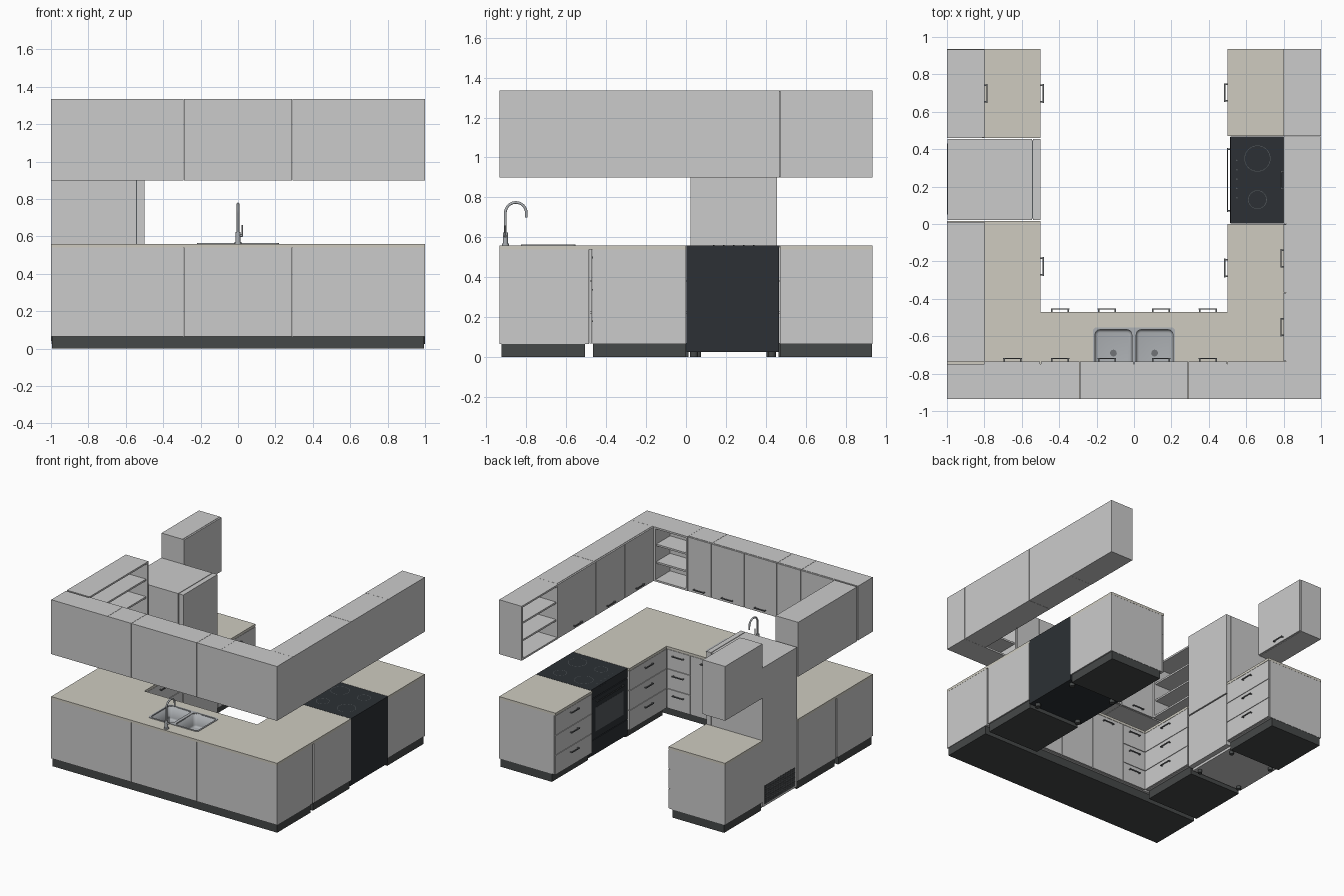
import bpy, bmesh, math
from mathutils import Matrix, Vector

if "Cube" in bpy.data.objects:
    bpy.data.objects.remove(bpy.data.objects["Cube"])


def mat(name, r, g, b):
    m = bpy.data.materials.new(name)
    m.diffuse_color = (r, g, b, 1)
    m.use_nodes = True
    m.node_tree.nodes["Principled BSDF"].inputs["Base Color"].default_value = m.diffuse_color
    return m


STONE = mat("worktop_stone", 0.62, 0.60, 0.53)
KICK = mat("plinth_dark", 0.06, 0.065, 0.065)
GLASS = mat("appliance_black", 0.025, 0.03, 0.035)
TRIM = mat("appliance_trim", 0.09, 0.10, 0.11)
STEEL = mat("steel", 0.42, 0.44, 0.46)
METAL = mat("handle_metal", 0.16, 0.17, 0.18)


def finish(name, bm, m=None):
    me = bpy.data.meshes.new(name)
    bm.to_mesh(me)
    bm.free()
    ob = bpy.data.objects.new(name, me)
    bpy.context.collection.objects.link(ob)
    if m:
        me.materials.append(m)
    return ob


def add_box(bm, x0, x1, y0, y1, z0, z1):
    mx = Matrix.Translation(((x0 + x1) / 2, (y0 + y1) / 2, (z0 + z1) / 2))
    mx = mx @ Matrix.Diagonal((x1 - x0, y1 - y0, z1 - z0, 1))
    return bmesh.ops.create_cube(bm, size=1, matrix=mx)["verts"]


def box(name, x0, x1, y0, y1, z0, z1, m=None):
    bm = bmesh.new()
    add_box(bm, x0, x1, y0, y1, z0, z1)
    return finish(name, bm, m)


def cyl(name, loc, r, h, m, axis="Z", seg=20, r2=None):
    bm = bmesh.new()
    rot = Matrix.Rotation(math.pi / 2, 4, {"X": "Y", "Y": "X"}[axis]) if axis != "Z" else Matrix()
    bmesh.ops.create_cone(bm, cap_ends=True, segments=seg, radius1=r, radius2=r if r2 is None else r2,
                          depth=h, matrix=Matrix.Translation(loc) @ rot)
    ob = finish(name, bm, m)
    for p in ob.data.polygons:
        p.use_smooth = len(p.vertices) == 4
    return ob


# Runs: R faces -x, L faces +x, F faces +y; u runs along, d is distance out of plane f
def span(face, f, u0, u1, d0, d1):
    if face == "R":
        return f - d1, f - d0, u0, u1
    if face == "L":
        return f + d0, f + d1, u0, u1
    return u0, u1, f + d0, f + d1


def fbox(name, face, f, u0, u1, d0, d1, z0, z1, m=None):
    return box(name, *span(face, f, u0, u1, d0, d1), z0, z1, m)


def handle(face, f, u, z, w=0.1, name="handle", m=METAL):
    bm = bmesh.new()
    add_box(bm, *span(face, f, u - w / 2, u + w / 2, 0.012, 0.018), z - 0.004, z + 0.004)
    for s in (-1, 1):
        c = u + s * (w / 2 - 0.006)
        add_box(bm, *span(face, f, c - 0.004, c + 0.004, 0, 0.014), z - 0.003, z + 0.003)
    finish(name, bm, m)


def front(name, face, f, u0, u1, z0, z1, hz):
    fbox(name, face, f, u0 + 0.002, u1 - 0.002, -0.013, 0, z0 + 0.002, z1 - 0.002)
    handle(face, f, (u0 + u1) / 2, hz)


BZ0, BZ1, TOP = 0.065, 0.54, 0.56
UZ0, UZ1 = 0.90, 1.335


def drawers(face, f, u0, u1, n=3):
    h = (BZ1 - BZ0) / n
    for i in range(n):
        z = BZ0 + i * h
        front("drawer_front", face, f, u0, u1, z, z + h, z + h * 0.72)


def base_unit(face, f, u0, u1):
    fbox("base_cabinet", face, f, u0 + 0.001, u1 - 0.001, -0.5, -0.014, BZ0, BZ1)
    fbox("plinth", face, f, u0 + 0.003, u1 - 0.003, -0.49, -0.035, 0, BZ0, KICK)
    fbox("worktop", face, f, u0, u1, -0.5, 0, BZ1, TOP, STONE)
    drawers(face, f, u0, u1)


def wall_unit(face, f, u0, u1, doors):
    fbox("wall_cabinet", face, f, u0 + 0.001, u1 - 0.001, -0.2, -0.014, UZ0, UZ1)
    for a, b in doors:
        front("wall_door", face, f, a, b, UZ0, UZ1, UZ0 + 0.03)


def shelf_unit(face, f, u0, u1, t=0.014):
    bm = bmesh.new()
    add_box(bm, *span(face, f, u0, u1, -0.2, -0.2 + t), UZ0, UZ1)
    for a in (u0, u1 - t):
        add_box(bm, *span(face, f, a, a + t, -0.2 + t, 0), UZ0, UZ1)
    for i in range(4):
        z = UZ0 + i * (UZ1 - UZ0 - t) / 3
        d = 0 if i in (0, 3) else -0.012
        add_box(bm, *span(face, f, u0 + t, u1 - t, -0.2 + t, d), z, z + t)
    finish("open_shelf_unit", bm)


# Side runs of base cabinets
base_unit("R", 0.5, -0.47, 0.0)
base_unit("R", 0.5, 0.47, 0.935)
base_unit("L", -0.5, -0.47, 0.015)
base_unit("L", -0.5, 0.46, 0.935)

# Sink run: solid units, hollow sink cabinet, worktop with opening
for a, b in ((-1, -0.5), (-0.5, -0.29), (0.29, 0.5), (0.5, 1)):
    box("base_cabinet", a + 0.001, b - 0.001, -0.935, -0.485, BZ0, BZ1)
bm = bmesh.new()
add_box(bm, -0.289, 0.289, -0.935, -0.92, BZ0, BZ1)
add_box(bm, -0.289, 0.289, -0.92, -0.485, BZ0, BZ0 + 0.015)
finish("sink_cabinet", bm)
box("plinth", -0.995, 0.995, -0.925, -0.505, 0, BZ0, KICK)
for s in (-1, 1):
    drawers("F", -0.47, min(s * 0.29, s * 0.5), max(s * 0.29, s * 0.5))
    front("sink_door", "F", -0.47, min(0, s * 0.29), max(0, s * 0.29), BZ0, BZ1, BZ1 - 0.04)
worktop = box("worktop_sink", -1, 1, -0.935, -0.47, BZ1, TOP, STONE)


def round_box(x0, x1, y0, y1, z0, z1, r):
    bm = bmesh.new()
    add_box(bm, x0, x1, y0, y1, z0, z1)
    up = [e for e in bm.edges if abs(e.verts[0].co.z - e.verts[1].co.z) > 1e-4]
    bmesh.ops.bevel(bm, geom=up, offset=r, segments=5, affect="EDGES", profile=0.5)
    return bm


def cut(ob, cutter):
    cutter.hide_render = True
    cutter.hide_viewport = True
    md = ob.modifiers.new("opening", "BOOLEAN")
    md.operation, md.object, md.solver = "DIFFERENCE", cutter, "EXACT"


cut(worktop, box("worktop_cutter", -0.213, 0.213, -0.82, -0.56, 0.5, 0.6))

# Double sink
rim = finish("sink_rim", round_box(-0.22, 0.22, -0.827, -0.553, 0.556, 0.564, 0.02), STEEL)
for s in (-1, 1):
    x0, x1 = sorted((s * 0.012, s * 0.208))
    cut(rim, finish("bowl_cutter", round_box(x0, x1, -0.815, -0.565, 0.5, 0.6, 0.025)))
    bm = round_box(x0, x1, -0.815, -0.565, 0.45, 0.563, 0.025)
    bmesh.ops.delete(bm, geom=[f for f in bm.faces if f.normal.z > 0.9], context="FACES")
    low = [e for e in bm.edges if all(v.co.z < 0.46 for v in e.verts)]
    bmesh.ops.bevel(bm, geom=low, offset=0.015, segments=3, affect="EDGES", profile=0.5)
    bowl = finish("sink_bowl", bm, STEEL)
    for p in bowl.data.polygons:
        p.use_smooth = True
    md = bowl.modifiers.new("wall", "SOLIDIFY")
    md.thickness, md.offset = 0.003, 1
    cyl("sink_drain", (s * 0.11, -0.69, 0.452), 0.018, 0.006, METAL)

# Tap
cyl("tap_base", (0, -0.905, 0.565), 0.018, 0.01, STEEL)
cyl("tap_body", (0, -0.905, 0.595), 0.013, 0.06, STEEL)
pts = [(0, -0.905, 0.6)]
for i in range(17):
    t = math.pi * (1 - i / 16)
    pts.append((0, -0.8525 + 0.0525 * math.cos(t), 0.722 + 0.0525 * math.sin(t)))
pts.append((0, -0.80, 0.70))
cu = bpy.data.curves.new("tap_spout", "CURVE")
cu.dimensions, cu.bevel_depth, cu.bevel_resolution, cu.use_fill_caps = "3D", 0.007, 3, True
sp = cu.splines.new("POLY")
sp.points.add(len(pts) - 1)
for p, c in zip(sp.points, pts):
    p.co = (*c, 1)
cu.materials.append(STEEL)
bpy.context.collection.objects.link(bpy.data.objects.new("tap_spout", cu))
cyl("tap_lever_joint", (0.015, -0.905, 0.605), 0.007, 0.02, STEEL, "X")
cyl("tap_lever", (0.023, -0.905, 0.63), 0.004, 0.06, STEEL)

# Wall cabinets
wall_unit("F", -0.735, -1, -0.5, [(-0.8, -0.5)])
wall_unit("F", -0.735, -0.5, -0.29, [(-0.5, -0.29)])
wall_unit("F", -0.735, -0.29, 0.29, [(-0.29, 0), (0, 0.29)])
wall_unit("F", -0.735, 0.29, 0.5, [(0.29, 0.5)])
shelf_unit("F", -0.735, 0.5, 0.8)
box("wall_corner", 0.8, 1, -0.935, -0.735, UZ0, UZ1)
wall_unit("R", 0.8, -0.735, 0, [(-0.735, -0.3675), (-0.3675, 0)])
wall_unit("R", 0.8, 0, 0.47, [(0, 0.47)])
shelf_unit("R", 0.8, 0.47, 0.935)
shelf_unit("L", -0.8, -0.735, 0.01)
wall_unit("L", -0.8, 0.46, 0.935, [(0.46, 0.935)])

# Cooker
box("cooker_body", 0.53, 1, 0.003, 0.467, 0.025, 0.548, GLASS)
box("cooker_hob", 0.515, 1, 0.002, 0.468, 0.548, 0.56, GLASS)
fbox("cooker_panel", "R", 0.53, 0.005, 0.465, 0, 0.014, 0.485, 0.547, GLASS)
fbox("oven_door", "R", 0.53, 0.005, 0.465, 0, 0.016, 0.155, 0.48, GLASS)
fbox("oven_window", "R", 0.514, 0.06, 0.41, 0, 0.001, 0.21, 0.40, TRIM)
fbox("cooker_drawer", "R", 0.53, 0.005, 0.465, 0, 0.016, 0.03, 0.15, GLASS)
handle("R", 0.514, 0.235, 0.45, 0.34, "oven_handle", TRIM)
for x, y, r in ((0.66, 0.35, 0.07), (0.66, 0.13, 0.05), (0.87, 0.35, 0.05), (0.87, 0.13, 0.07)):
    bm = bmesh.new()
    bmesh.ops.create_circle(bm, segments=40, radius=r, matrix=Matrix.Translation((x, y, 0.5605)))
    ext = bmesh.ops.extrude_edge_only(bm, edges=bm.edges[:])["geom"]
    c = Vector((x, y, 0.5605))
    for v in [g for g in ext if isinstance(g, bmesh.types.BMVert)]:
        v.co = c + (v.co - c) * ((r - 0.003) / r)
    finish("hob_ring", bm, TRIM)
for i in range(5):
    cyl("hob_touch_key", (0.55, 0.14 + i * 0.05, 0.5602), 0.004, 0.001, TRIM, seg=12)
for x in (0.57, 0.95):
    for y in (0.04, 0.43):
        cyl("cooker_foot", (x, y, 0.0125), 0.02, 0.025, KICK)

# Fridge
FH = 1.14
box("fridge_body", -0.998, -0.545, 0.022, 0.455, 0.025, FH)
fbox("fridge_upper_door", "L", -0.54, 0.022, 0.455, 0, 0.04, 0.475, FH)
fbox("fridge_lower_door", "L", -0.54, 0.022, 0.455, 0, 0.04, 0.04, 0.465)
box("fridge_seal", -0.546, -0.539, 0.03, 0.447, 0.045, FH - 0.006, TRIM)
box("fridge_vent_back", -0.9985, -0.99, 0.05, 0.43, 0.04, 0.19, KICK)
for i in range(8):
    z = 0.05 + i * 0.018
    box("fridge_vent_slat", -1, -0.99, 0.05, 0.43, z, z + 0.007, TRIM)
for x in (-0.95, -0.58):
    for y in (0.06, 0.42):
        cyl("fridge_foot", (x, y, 0.0125), 0.016, 0.025, KICK)
